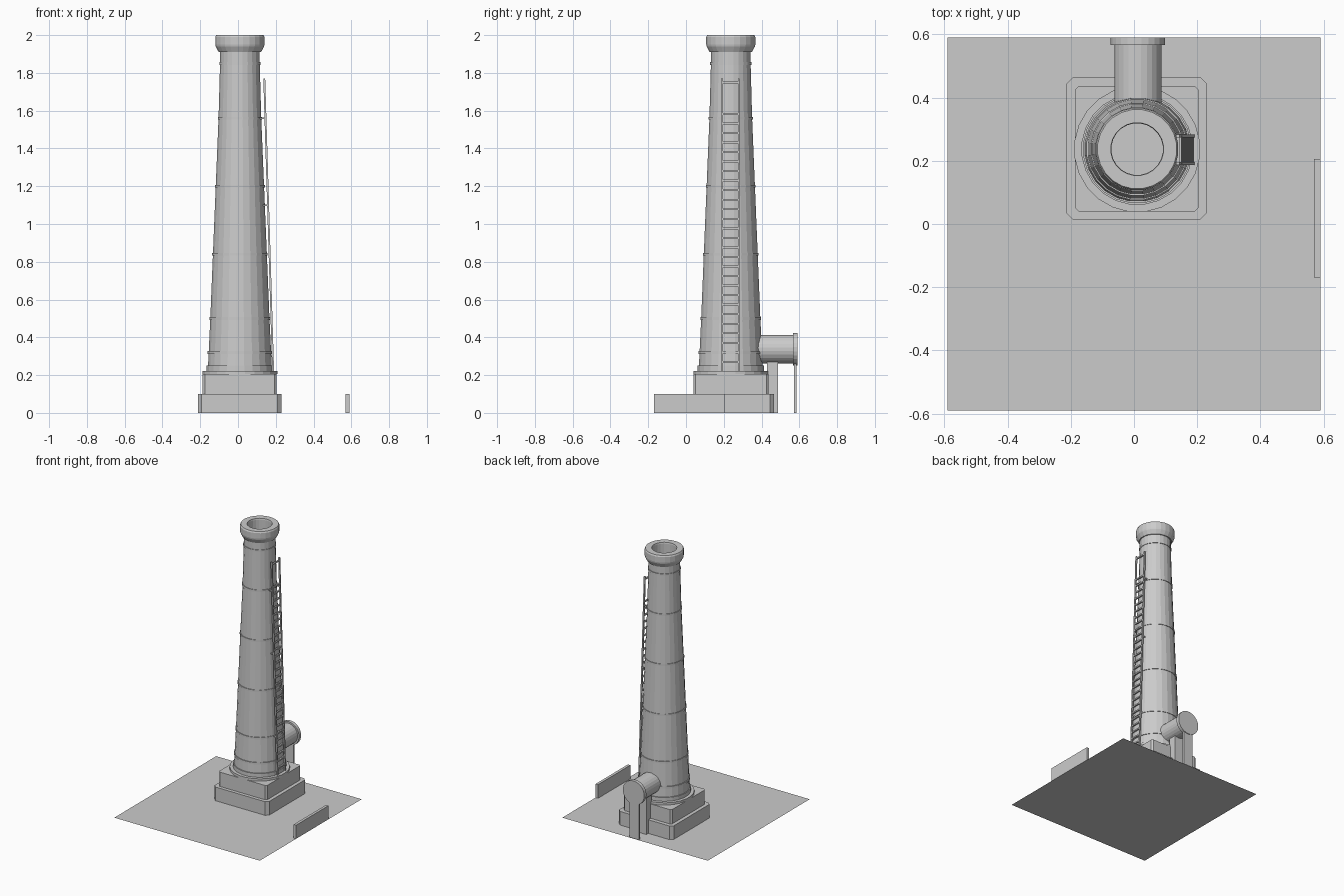
import bpy, bmesh, math
from mathutils import Vector

cube = bpy.data.objects.get("Cube")
if cube:
    bpy.data.objects.remove(cube, do_unlink=True)

grey = bpy.data.materials.new("plain_grey")
grey.use_nodes = True
grey.diffuse_color = (0.6, 0.6, 0.6, 1)
grey.node_tree.nodes["Principled BSDF"].inputs["Base Color"].default_value = (0.6, 0.6, 0.6, 1)

CX, CY = 0.01, 0.237   # chimney axis
SIDES = 24


def finish(name, bm):
    mesh = bpy.data.meshes.new(name)
    bmesh.ops.recalc_face_normals(bm, faces=bm.faces)
    bm.to_mesh(mesh)
    bm.free()
    mesh.materials.append(grey)
    obj = bpy.data.objects.new(name, mesh)
    bpy.context.collection.objects.link(obj)
    return obj


def box(name, lo, hi, chamfer=0):
    """Box between two corners, optionally with chamfered upright edges."""
    lo, hi = Vector(lo), Vector(hi)
    bm = bmesh.new()
    bmesh.ops.create_cube(bm, size=1)
    for v in bm.verts:
        v.co = (lo + hi) / 2 + v.co * (hi - lo)
    if chamfer:
        upright = [e for e in bm.edges if abs(e.verts[0].co.z - e.verts[1].co.z) > 0.01]
        bmesh.ops.bevel(bm, geom=upright, offset=chamfer, segments=1, affect='EDGES')
    return finish(name, bm)


def lathe(name, profile, centre=(CX, CY, 0), along_y=False):
    """Revolve (radius, height) points around z, or around y."""
    bm = bmesh.new()
    rings = []
    for r, h in profile:
        ring = []
        for i in range(SIDES):
            a = math.tau * (i + 0.5) / SIDES
            u, w = r * math.cos(a), r * math.sin(a)
            co = Vector((u, h, w)) if along_y else Vector((u, w, h))
            ring.append(bm.verts.new(co + Vector(centre)))
        rings.append(ring)
    for low, high in zip(rings, rings[1:]):
        for i in range(SIDES):
            j = (i + 1) % SIDES
            bm.faces.new((low[i], low[j], high[j], high[i]))
    bm.faces.new(rings[0])
    bm.faces.new(rings[-1])
    return finish(name, bm)


def bar(name, a, b, thick):
    """Square bar between two points."""
    a, b = Vector(a), Vector(b)
    bm = bmesh.new()
    bmesh.ops.create_cube(bm, size=1)
    turn = (b - a).to_track_quat('Z', 'Y')
    for v in bm.verts:
        v.co = (a + b) / 2 + turn @ Vector((v.co.x * thick, v.co.y * thick, v.co.z * (b - a).length))
    return finish(name, bm)


# Ground sheet
bm = bmesh.new()
bmesh.ops.create_grid(bm, x_segments=1, y_segments=1, size=0.59)
finish("ground_sheet", bm)

# Stepped plinth
box("lower_plinth", (-0.213, 0.014, 0), (0.23, 0.465, 0.1), 0.02)
box("upper_plinth", (-0.187, 0.039, 0.1), (0.204, 0.437, 0.205), 0.012)
lathe("base_disc", [(0.2, 0.205), (0.2, 0.222)])

# Hollow tapered shaft with flared cap
lathe("shaft", [(0.177, 0.222), (0.177, 0.25), (0.17, 0.25), (0.158, 0.5), (0.144, 0.84),
                (0.129, 1.2), (0.114, 1.56), (0.106, 1.85), (0.106, 1.91), (0.113, 1.91),
                (0.129, 1.94), (0.131, 1.95), (0.131, 1.99), (0.126, 2.0), (0.084, 2.0), (0.082, 1.99),
                (0.082, 0.25)])

# Thin hoops round the shaft
for i, (z, r) in enumerate([(0.32, 0.168), (0.5, 0.158), (0.84, 0.144), (1.2, 0.129),
                            (1.56, 0.114), (1.85, 0.106)]):
    lathe(f"hoop_{i + 1}", [(r - 0.005, z - 0.007), (r + 0.004, z - 0.007),
                            (r + 0.004, z + 0.007), (r - 0.005, z + 0.007)])

# Flue pipe, end flange and supports
PIPE = (CX + 0.002, 0, 0.337)
lathe("flue_pipe", [(0.075, 0.37), (0.075, 0.57)], PIPE, True)
lathe("flue_flange", [(0.087, 0.566), (0.087, 0.59)], PIPE, True)
box("pipe_pillar", (-0.02, 0.43, 0), (0.044, 0.487, 0.275))
box("pipe_end_plate", (-0.027, 0.573, 0), (0.049, 0.585, 0.26))

# Low wall at the edge of the ground
box("low_wall", (0.57, -0.17, 0), (0.59, 0.205, 0.1))

# Ladder leaning along the shaft
FOOT, TOP = Vector((0.186, 0, 0.22)), Vector((0.139, 0, 1.77))


def on_ladder(z, y):
    p = FOOT.lerp(TOP, (z - FOOT.z) / (TOP.z - FOOT.z))
    return (p.x, y, z)


LEFT, RIGHT = 0.191, 0.279
for side, y in (("front", LEFT), ("back", RIGHT)):
    bar(f"ladder_rail_{side}", on_ladder(0.22, y), on_ladder(1.77, y), 0.01)
    for z in (0.5, 1.1, 1.56):
        x = on_ladder(z, y)[0]
        bar(f"ladder_bracket_{side}", (x, y, z), (x - 0.035, y, z), 0.008)
for i in range(27):
    z = 0.27 + i * 0.0505
    bar(f"ladder_rung_{i + 1}", on_ladder(z, LEFT), on_ladder(z, RIGHT), 0.01)
bar("ladder_top_rung", on_ladder(1.75, LEFT), on_ladder(1.75, RIGHT), 0.01)
